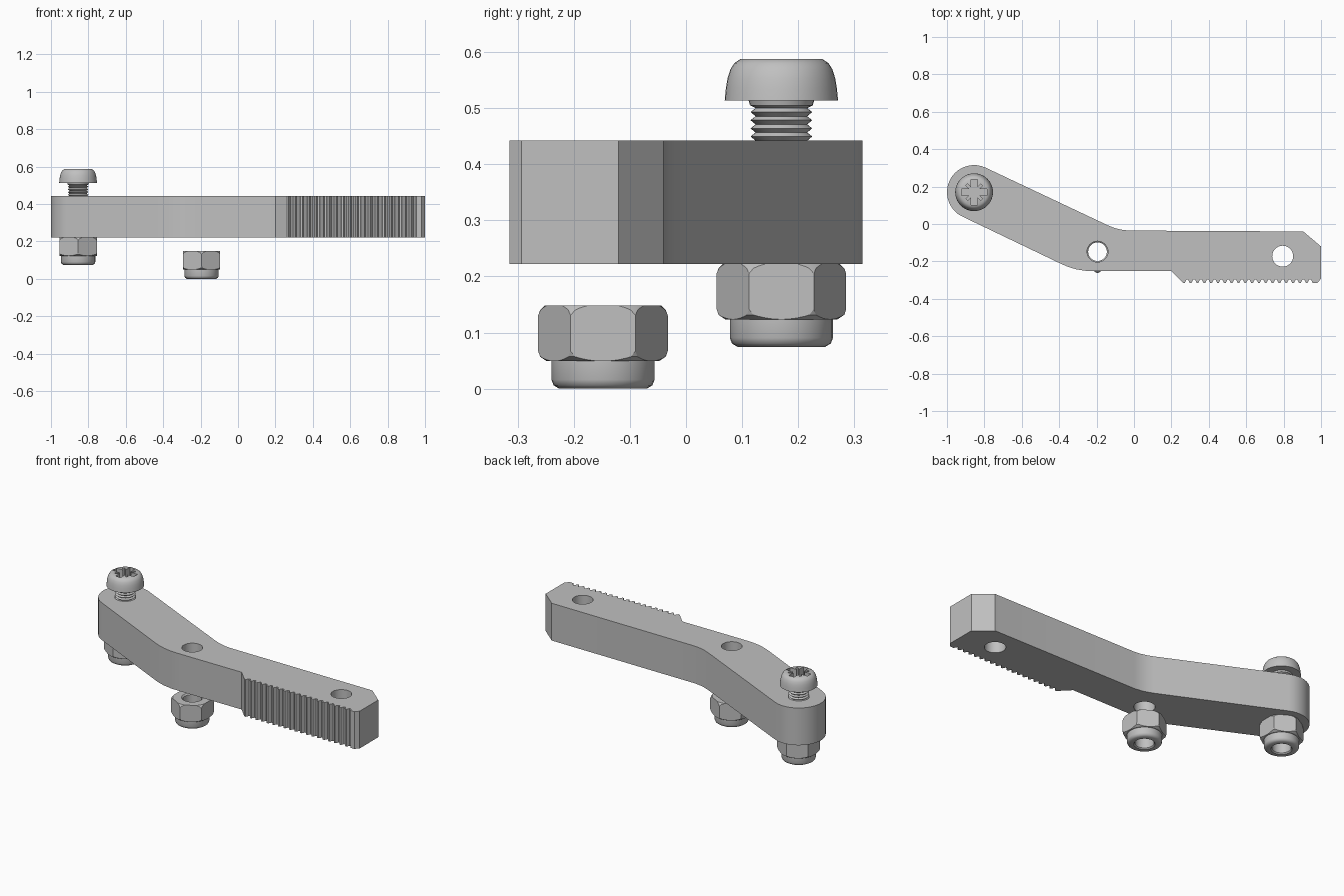
import bpy, bmesh, math
from mathutils import Matrix, Vector

cube = bpy.data.objects.get("Cube")
if cube:
    bpy.data.objects.remove(cube, do_unlink=True)

steel = bpy.data.materials.new("grey_steel")
steel.use_nodes = True
GREY = (0.53, 0.53, 0.53, 1)
steel.diffuse_color = GREY
steel.node_tree.nodes["Principled BSDF"].inputs["Base Color"].default_value = GREY


def finish(name, bm):
    bmesh.ops.recalc_face_normals(bm, faces=bm.faces)
    mesh = bpy.data.meshes.new(name)
    bm.to_mesh(mesh)
    bm.free()
    mesh.materials.append(steel)
    obj = bpy.data.objects.new(name, mesh)
    bpy.context.collection.objects.link(obj)
    return obj


def prism(name, outline, z0, z1):
    """Extrude a flat outline from z0 to z1."""
    bm = bmesh.new()
    face = bm.faces.new([bm.verts.new((x, y, z0)) for x, y in outline])
    new = bmesh.ops.extrude_face_region(bm, geom=[face])["geom"]
    bmesh.ops.translate(bm, vec=(0, 0, z1 - z0),
                        verts=[v for v in new if isinstance(v, bmesh.types.BMVert)])
    return finish(name, bm)


def lathe(name, profile, at, closed=False, sides=32):
    """Turn an (r, z) profile about the vertical through at."""
    bm = bmesh.new()
    verts = [bm.verts.new((r, 0, z)) for r, z in profile]
    pairs = list(zip(verts, verts[1:] + verts[:1]))
    edges = [bm.edges.new(p) for p in (pairs if closed else pairs[:-1])]
    bmesh.ops.spin(bm, geom=verts + edges, axis=(0, 0, 1), cent=(0, 0, 0),
                   angle=math.tau, steps=sides)
    bmesh.ops.remove_doubles(bm, verts=bm.verts, dist=1e-5)
    bmesh.ops.translate(bm, vec=at, verts=bm.verts)
    return finish(name, bm)


def circle(cx, cy, r, n, start=0.0, sweep=math.tau):
    return [(cx + r * math.cos(start + sweep * i / n),
             cy + r * math.sin(start + sweep * i / n)) for i in range(n)]


def boolean(obj, cutter, operation="DIFFERENCE"):
    """Apply a boolean and drop the cutter."""
    cutter.hide_render = True
    mod = obj.modifiers.new("cut", "BOOLEAN")
    mod.object, mod.operation, mod.solver = cutter, operation, "EXACT"
    bpy.context.view_layer.objects.active = obj
    bpy.ops.object.modifier_apply(modifier=mod.name)
    bpy.data.objects.remove(cutter, do_unlink=True)


def smooth(obj, angle=30):
    bpy.ops.object.select_all(action="DESELECT")
    obj.select_set(True)
    bpy.context.view_layer.objects.active = obj
    bpy.ops.object.shade_smooth_by_angle(angle=math.radians(angle))


PIVOT = (-0.855, 0.17)
MIDDLE = (-0.195, -0.148)
TIP = (0.795, -0.172)
ARM_BOTTOM, ARM_TOP = 0.222, 0.442

# Arm outline: rounded end, bent underside, teeth, chamfered tip
outline = circle(*PIVOT, 0.145, 18, math.radians(65), math.radians(180))
outline += [(-0.916, 0.039), (-0.39, -0.213), (-0.35, -0.23), (-0.31, -0.242),
            (-0.26, -0.25), (-0.2, -0.252), (0.2, -0.252)]
TEETH, START, PITCH = 20, 0.262, 0.0365
for i in range(TEETH):
    x = START + i * PITCH
    outline += [(x, -0.315), (x + PITCH * 0.25, -0.315), (x + PITCH * 0.5, -0.297),
                (x + PITCH * 0.75, -0.297)]
outline[-2:] = [(0.98, -0.315)]
outline += [(1.0, -0.293), (1.0, -0.12), (0.905, -0.04), (-0.03, -0.035),
            (-0.07, -0.03), (-0.105, -0.021), (-0.14, -0.007)]
arm = prism("arm", outline, ARM_BOTTOM, ARM_TOP)
for hole in (PIVOT, MIDDLE, TIP):
    boolean(arm, prism("hole_cutter", circle(*hole, 0.056, 32), 0.1, 0.6))
smooth(arm, 25)


def lock_nut(name, x, y, z):
    # Hexagon with corners rounded off by a bored, turned blank
    hexagon = prism(name + "_hexagon", circle(x, y, 0.1155, 6, math.pi / 2),
                    z + 0.045, z + 0.152)
    blank = lathe("nut_blank", [(0.05, 0.049), (0.1, 0.049), (0.112, 0.057), (0.1165, 0.07),
                                (0.1165, 0.128), (0.112, 0.14), (0.104, 0.148), (0.058, 0.148),
                                (0.05, 0.141)], (x, y, z), True, 48)
    boolean(hexagon, blank, "INTERSECT")
    smooth(hexagon, 25)
    # Rounded locking collar
    collar = lathe(name + "_collar", [(0.05, 0.052), (0.05, 0.006), (0.056, 0), (0.078, 0),
                                      (0.088, 0.006), (0.092, 0.016), (0.092, 0.052)],
                   (x, y, z), True)
    smooth(collar, 40)


lock_nut("loose_nut", *MIDDLE, 0.0)
lock_nut("pivot_nut", *PIVOT, 0.0745)

# Screw head with a cross recess
head = lathe("screw_head", [(0, 0.514), (0.101, 0.514), (0.099, 0.535), (0.096, 0.553),
                            (0.091, 0.569), (0.084, 0.58), (0.072, 0.588), (0, 0.588)],
             (*PIVOT, 0), sides=40)
for turn, length, width in ((0, 0.136, 0.034), (90, 0.136, 0.034),
                            (45, 0.112, 0.013), (135, 0.112, 0.013)):
    bm = bmesh.new()
    bmesh.ops.create_cube(bm, size=1, matrix=Matrix.Translation(Vector((*PIVOT, 0.58)))
                          @ Matrix.Rotation(math.radians(turn), 4, "Z")
                          @ Matrix.Diagonal((length, width, 0.08, 1)))
    boolean(head, finish("recess_cutter", bm))
smooth(head, 35)

# Threaded shank
thread = [(0, 0.516), (0.059, 0.516), (0.056, 0.505), (0.046, 0.5)]
z = 0.5
while z > 0.19:
    thread += [(0.055, z - 0.007), (0.046, z - 0.0145)]
    z -= 0.0145
thread += [(0.04, z - 0.006), (0, z - 0.006)]
smooth(lathe("screw_shank", thread, (*PIVOT, 0)), 25)
